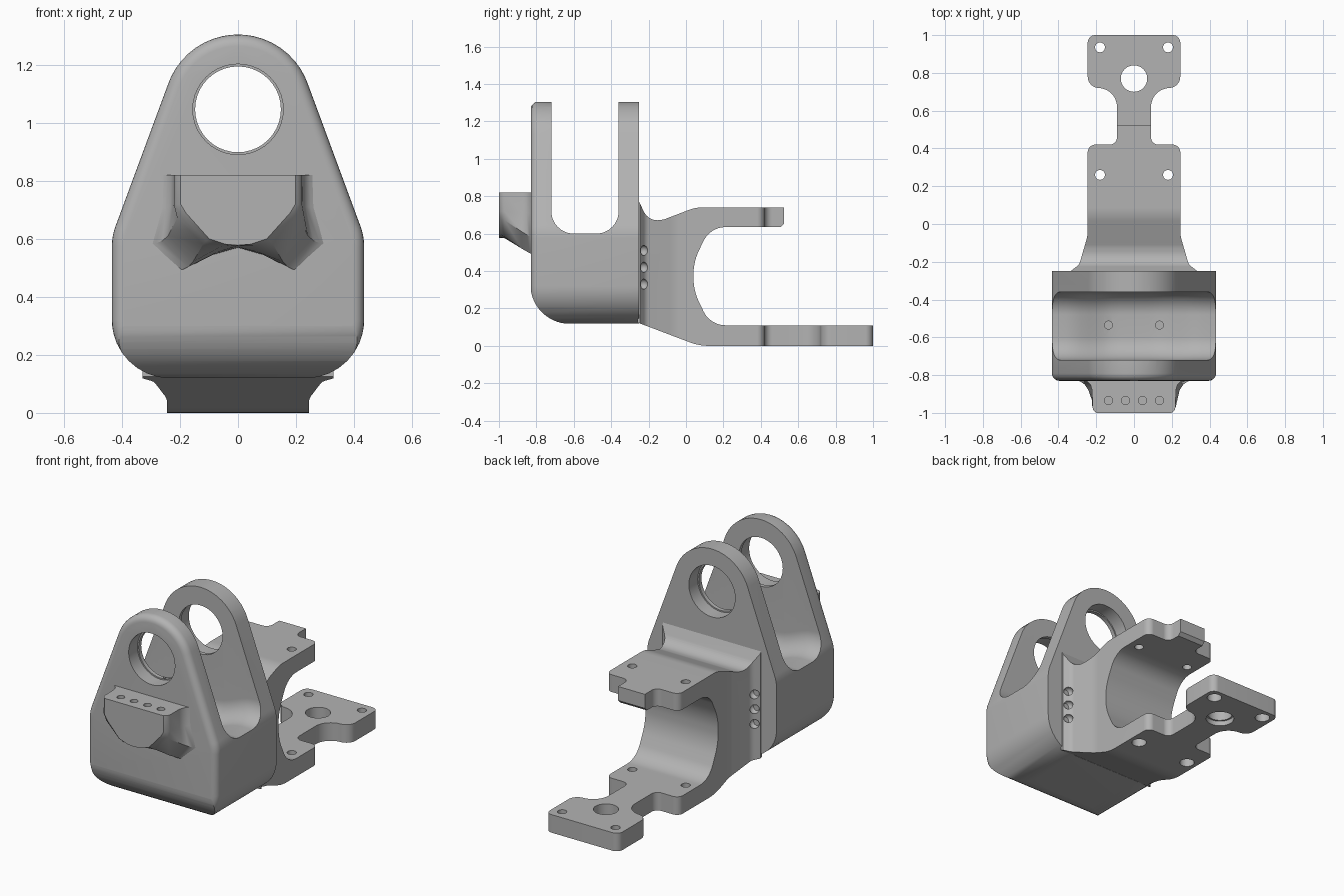
import bpy, bmesh, math
from mathutils import Vector

if "Cube" in bpy.data.objects:
    bpy.data.objects.remove(bpy.data.objects["Cube"], do_unlink=True)

metal = bpy.data.materials.new("plain_grey_metal")
metal.use_nodes = True
GREY = (0.45, 0.45, 0.45, 1)
metal.diffuse_color = GREY
metal.node_tree.nodes["Principled BSDF"].inputs["Base Color"].default_value = GREY


def rounded(corners, steps=10):
    """Polygon from (u, v, radius) corners, with an arc at each rounded one."""
    out = []
    for i, (u, v, r) in enumerate(corners):
        p = Vector((u, v))
        if r == 0:
            out.append(p)
            continue
        a = (Vector(corners[i - 1][:2]) - p).normalized()
        b = (Vector(corners[(i + 1) % len(corners)][:2]) - p).normalized()
        half = a.angle(b) / 2
        centre = p + (a + b).normalized() * (r / math.sin(half))
        t = r / math.tan(half)
        start, end = p + a * t - centre, p + b * t - centre
        for k in range(steps + 1):
            out.append(centre + start.lerp(end, k / steps).normalized() * r)
    return [p for i, p in enumerate(out) if (p - out[i - 1]).length > 0.002]


def mirrored(half):
    return half + [(-c[0],) + tuple(c[1:]) for c in reversed(half)]


def circle(u, v, r, n=40):
    return [Vector((u + r * math.cos(k * math.tau / n), v + r * math.sin(k * math.tau / n)))
            for k in range(n)]


def inset(pts, d):
    """Move a convex anticlockwise outline inwards."""
    res = []
    for i, p in enumerate(pts):
        t = (p - pts[i - 1]).normalized() + (pts[(i + 1) % len(pts)] - p).normalized()
        t.normalize()
        res.append(p + Vector((-t.y, t.x)) * d)
    return res


def place(p, axis, w):
    return {"x": (w, p[0], p[1]), "y": (p[0], w, p[1]), "z": (p[0], p[1], w)}[axis]


def loft(name, rings):
    bm = bmesh.new()
    loops = [[bm.verts.new(p) for p in ring] for ring in rings]
    n = len(loops[0])
    for a, b in zip(loops, loops[1:]):
        for i in range(n):
            j = (i + 1) % n
            bm.faces.new((a[i], a[j], b[j], b[i]))
    bm.faces.new(loops[0])
    bm.faces.new(loops[-1])
    bmesh.ops.recalc_face_normals(bm, faces=bm.faces)
    me = bpy.data.meshes.new(name)
    bm.to_mesh(me)
    bm.free()
    ob = bpy.data.objects.new(name, me)
    bpy.context.collection.objects.link(ob)
    return ob


def prism(name, pts, axis, lo, hi):
    return loft(name, [[place(p, axis, w) for p in pts] for w in (lo, hi)])


def boolean(ob, tool, op="DIFFERENCE"):
    mod = ob.modifiers.new("cut", "BOOLEAN")
    mod.operation, mod.solver, mod.object = op, "EXACT", tool
    bpy.context.view_layer.objects.active = ob
    bpy.ops.object.modifier_apply(modifier=mod.name)
    bpy.data.objects.remove(tool, do_unlink=True)


def drill(ob, u, v, r, axis, lo, hi):
    boolean(ob, prism("drill", circle(u, v, r), axis, lo, hi))


def finish(ob):
    ob.data.materials.clear()
    ob.data.materials.append(metal)
    for f in ob.data.polygons:
        f.material_index = 0
    bpy.ops.object.select_all(action="DESELECT")
    ob.select_set(True)
    bpy.context.view_layer.objects.active = ob
    bpy.ops.object.shade_smooth_by_angle(angle=math.radians(35))


# Clevis body: tapered front outline with a rounded front rim
outline = rounded(mirrored([(0.435, 0.12, 0.2), (0.435, 0.61, 0.2), (0.178, 1.305, 0.255)]))
R = 0.04
rings = [(R * (1 - math.sin(a)), -0.83 + R * (1 - math.cos(a)))
         for a in [k * math.pi / 10 for k in range(6)]] + [(0, -0.25)]
clevis = loft("clevis_body", [[place(p, "y", y) for p in inset(outline, d)] for d, y in rings])

# Large round under the front
side = rounded([(-0.832, 1.4, 0), (-0.832, 0.118, 0.21), (-0.2, 0.118, 0), (-0.2, 1.4, 0)], 16)
boolean(clevis, prism("side_cutter", side, "x", -0.6, 0.6), "INTERSECT")

# Slot between the lugs, with a floor that dips in the middle
slot = rounded([(-0.72, 1.6, 0), (-0.72, 0.6, 0.12), (-0.36, 0.6, 0.12), (-0.36, 1.6, 0)])


def dip(x):
    t = min(1, max(0, (0.36 - abs(x)) / 0.26))
    return 0.07 * t * t * (3 - 2 * t)


stations = [-0.6] + [k * 0.04 for k in range(-10, 11)] + [0.6]
boolean(clevis, loft("slot_cutter", [[(x, p[0], p[1] - dip(x)) for p in slot] for x in stations]))

# Pin bores with a small lip, and holes in the slot floor
drill(clevis, 0, 1.047, 0.148, "y", -1, 0)
drill(clevis, 0, 1.047, 0.156, "y", -1, -0.745)
drill(clevis, 0, 1.047, 0.156, "y", -0.335, 0)
for s in (-1, 1):
    drill(clevis, s * 0.135, -0.535, 0.021, "z", 0.42, 0.8)
finish(clevis)

# Front nose: lofted from a small front face to a wider, arched base
FACE = [(0.22, 0.82), (0.22, 0.72), (0.2, 0.69), (0.11, 0.6), (0.05, 0.582), (0, 0.578)]
BASE = [(0.222, 0.82), (0.225, 0.71), (0.255, 0.585), (0.17, 0.495), (0.08, 0.545), (0, 0.57)]
nose_rings = []
for y, t, k in [(-1, 0, 0.9), (-0.99, 0.05, 0.96), (-0.97, 0.17, 1), (-0.88, 0.75, 1),
                (-0.85, 0.92, 1.04), (-0.835, 1, 1.11), (-0.825, 1, 1.2), (-0.79, 1, 1.2)]:
    half = [Vector(a).lerp(Vector(b), t) for a, b in zip(FACE, BASE)]
    ring = [(p.x * k, y, p.y) for p in half]
    nose_rings.append(ring + [(-x, yy, z) for x, yy, z in reversed(ring[:-1])])
nose = loft("front_nose", nose_rings)
for x in (-0.135, -0.045, 0.045, 0.135):
    drill(nose, x, -0.935, 0.022, "z", 0.785, 0.9)
finish(nose)

# Rear bracket: C-shaped side profile crossed with the plan outline
c_shape = rounded([(-0.26, 0.79, 0), (-0.2, 0.665, 0.08), (-0.12, 0.675, 0.1), (0.05, 0.74, 0.2),
                   (0.525, 0.74, 0), (0.525, 0.655, 0), (0.505, 0.635, 0), (0.13, 0.635, 0.13),
                   (0.04, 0.45, 0.3), (0.04, 0.295, 0.3), (0.13, 0.11, 0.13), (1.1, 0.11, 0),
                   (1.1, 0, 0), (0.07, 0, 0.3), (-0.26, 0.125, 0)])
plan = rounded(mirrored([(0.33, -0.3, 0), (0.33, -0.245, 0), (0.29, -0.215, 0.05),
                         (0.245, -0.06, 0.2), (0.245, 0.42, 0.04), (0.09, 0.42, 0.04),
                         (0.09, 0.72, 0.1), (0.245, 0.72, 0.06), (0.245, 1.0, 0.04)]))
bracket = prism("rear_bracket", c_shape, "x", -0.5, 0.5)
boolean(bracket, prism("plan_cutter", plan, "z", -0.2, 1), "INTERSECT")

# Bolt holes through both arms, countersunk below, and the centre hole
for s in (-1, 1):
    for y in (0.26, 0.935):
        drill(bracket, s * 0.18, y, 0.026, "z", -0.2, 1)
        drill(bracket, s * 0.18, y, 0.042, "z", -0.2, 0.05)
    for z in (0.33, 0.42, 0.51):
        bpy.ops.mesh.primitive_uv_sphere_add(segments=24, ring_count=12, radius=0.028,
                                             location=(s * 0.3, -0.23, z))
        boolean(bracket, bpy.context.object)
drill(bracket, 0, 0.77, 0.07, "z", -0.2, 0.3)
drill(bracket, 0, 0.77, 0.08, "z", -0.2, 0.03)
finish(bracket)
